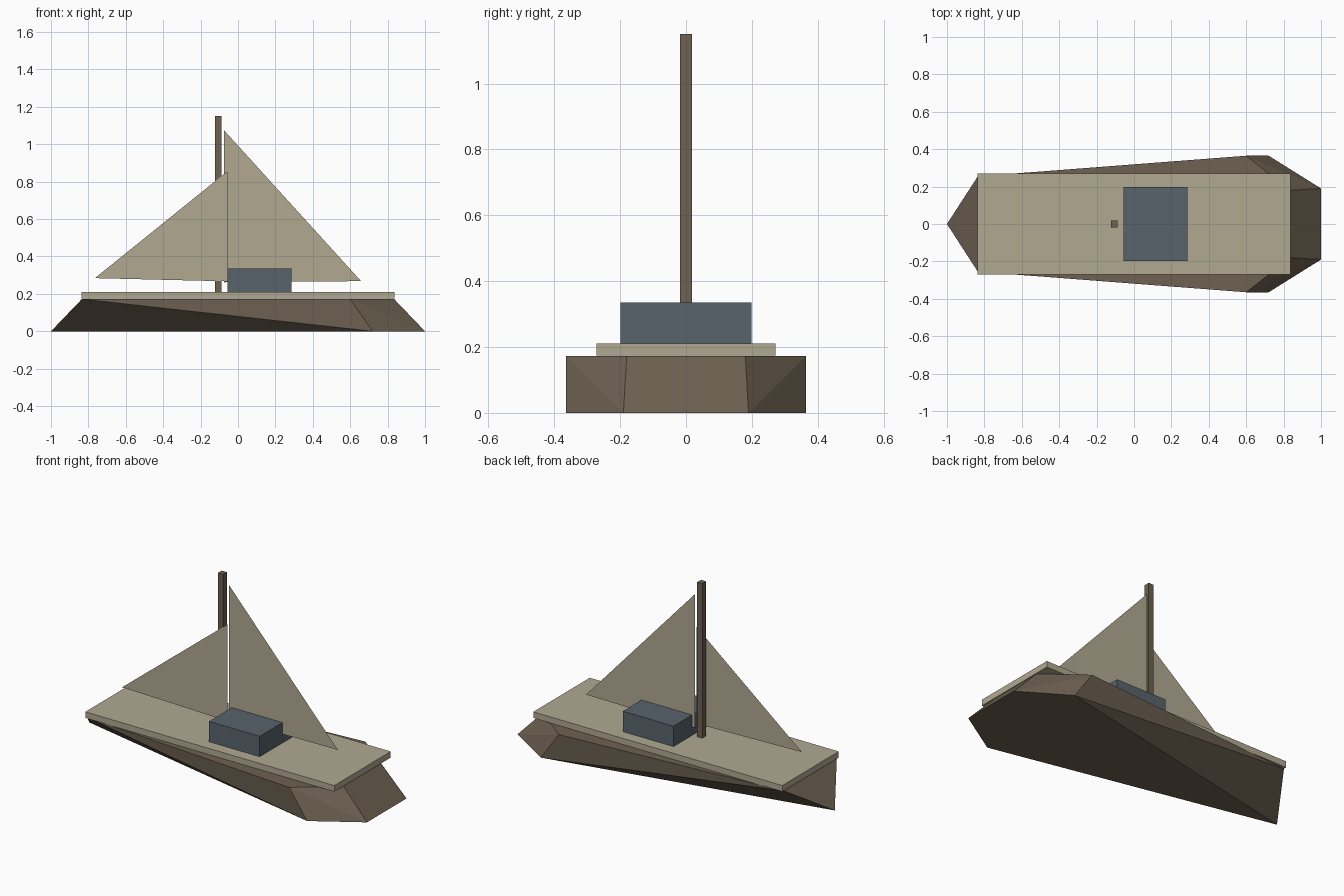
import bpy
import bmesh
from mathutils import Vector

default_cube = bpy.data.objects.get("Cube")
if default_cube:
    bpy.data.objects.remove(default_cube)


def make_material(name, rgb):
    mat = bpy.data.materials.new(name)
    mat.use_nodes = True
    colour = (*rgb, 1.0)
    mat.diffuse_color = colour
    mat.node_tree.nodes["Principled BSDF"].inputs["Base Color"].default_value = colour
    return mat


wood = make_material("brown wood", (0.155, 0.12, 0.083))
canvas = make_material("pale canvas", (0.44, 0.395, 0.285))
slate = make_material("slate blue", (0.098, 0.125, 0.15))


def add_object(name, bm, mat):
    mesh = bpy.data.meshes.new(name)
    bm.to_mesh(mesh)
    bm.free()
    mesh.materials.append(mat)
    obj = bpy.data.objects.new(name, mesh)
    bpy.context.collection.objects.link(obj)
    return obj


def add_box(name, low, high, mat):
    low, high = Vector(low), Vector(high)
    bm = bmesh.new()
    bmesh.ops.create_cube(bm, size=1)
    bmesh.ops.scale(bm, vec=high - low, verts=bm.verts)
    bmesh.ops.translate(bm, vec=(low + high) / 2, verts=bm.verts)
    return add_object(name, bm, mat)


def add_sail(name, y, corners):
    bm = bmesh.new()
    bm.faces.new([bm.verts.new((x, y, z)) for x, z in corners])
    return add_object(name, bm, canvas)


# Hull: pointed keel outline flaring to a blunt-bowed rim, mirrored across y
keel = [(-1, 0), (0.72, 0.365), (1, 0.19)]
rim = [(-0.835, 0.255), (0.6, 0.365), (0.835, 0.18)]
bm = bmesh.new()
for outline, z in ((keel, 0), (rim, 0.172)):
    for x, y in outline:
        for side in ((1, -1) if y else (1,)):
            bm.verts.new((x, y * side, z))
bmesh.ops.convex_hull(bm, input=bm.verts)
bmesh.ops.dissolve_limit(bm, angle_limit=0.005, verts=bm.verts, edges=bm.edges)
bmesh.ops.recalc_face_normals(bm, faces=bm.faces)
add_object("hull", bm, wood)

# Deck, cabin and mast
add_box("deck", (-0.837, -0.271, 0.174), (0.837, 0.271, 0.211), canvas)
add_box("cabin", (-0.055, -0.199, 0.211), (0.285, 0.199, 0.335), slate)
add_box("mast", (-0.122, -0.018, 0.211), (-0.088, 0.018, 1.15), wood)

# Flat sails either side of the mast plane
add_sail("main_sail", 0.02, [(-0.075, 0.262), (0.658, 0.268), (-0.075, 1.075)])
add_sail("fore_sail", -0.02, [(-0.765, 0.284), (-0.057, 0.267), (-0.057, 0.855)])
